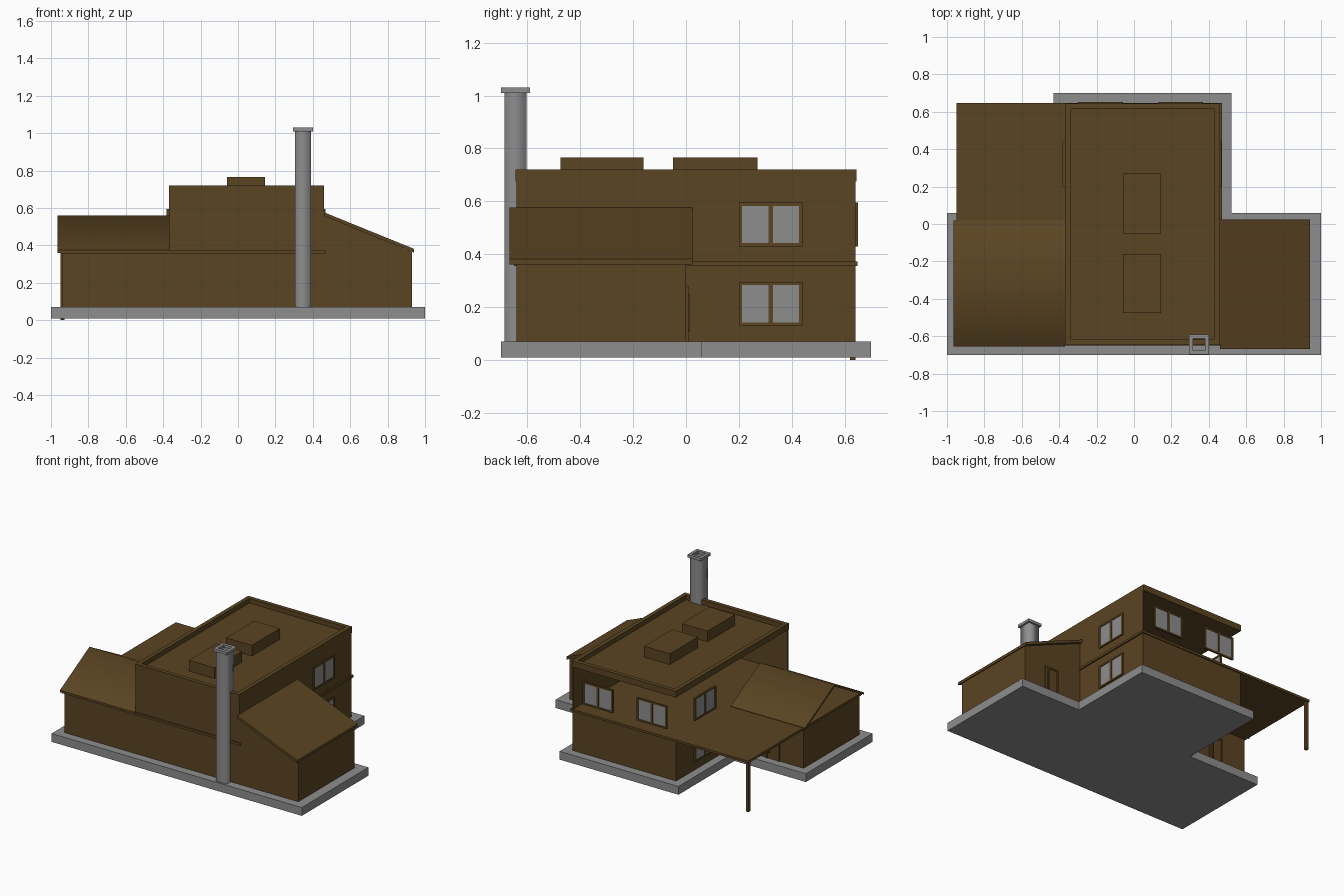
import bpy, bmesh, math
from mathutils import Vector

cube = bpy.data.objects.get("Cube")
if cube:
    bpy.data.objects.remove(cube, do_unlink=True)


def material(name, rgb):
    m = bpy.data.materials.new(name)
    m.use_nodes = True
    col = (*rgb, 1)
    m.diffuse_color = col
    bsdf = next(n for n in m.node_tree.nodes if n.type == 'BSDF_PRINCIPLED')
    bsdf.inputs["Base Color"].default_value = col
    return m


BROWN = material("timber brown", (0.105, 0.058, 0.016))
GREY = material("concrete grey", (0.27, 0.27, 0.27))


def finish(name, bm, mats, smooth=None):
    bmesh.ops.recalc_face_normals(bm, faces=bm.faces[:])
    me = bpy.data.meshes.new(name)
    bm.to_mesh(me)
    bm.free()
    for m in mats:
        me.materials.append(m)
    if smooth:
        for p in me.polygons:
            p.use_smooth = True
        me.set_sharp_from_angle(angle=math.radians(smooth))
    ob = bpy.data.objects.new(name, me)
    bpy.context.collection.objects.link(ob)
    return ob


def add_box(bm, x, y, z, index=0):
    """Box from (low, high) ranges on each axis."""
    vs = bmesh.ops.create_cube(bm, size=1)["verts"]
    for v in vs:
        v.co = Vector([r[0] if c < 0 else r[1] for c, r in zip(v.co, (x, y, z))])
    for f in {f for v in vs for f in v.link_faces}:
        f.material_index = index


def box(name, x, y, z, mat=BROWN):
    bm = bmesh.new()
    add_box(bm, x, y, z)
    return finish(name, bm, [mat])


def prism(name, pts, axis, a, b, mat=BROWN, smooth=None):
    """Profile extruded along an axis from a to b."""
    bm = bmesh.new()

    def place(p, t):
        co = list(p)
        co.insert(axis, t)
        return bm.verts.new(co)
    face = bm.faces.new([place(p, a) for p in pts])
    new = bmesh.ops.extrude_face_region(bm, geom=[face])["geom"]
    shift = Vector((0, 0, 0))
    shift[axis] = b - a
    bmesh.ops.translate(bm, verts=[g for g in new if isinstance(g, bmesh.types.BMVert)], vec=shift)
    return finish(name, bm, [mat], smooth)


def ring(name, x, y, z, t, mat):
    """Rectangular ring of wall thickness t."""
    bm = bmesh.new()
    for xs in ((x[0], x[0] + t), (x[1] - t, x[1])):
        add_box(bm, xs, y, z)
    for ys in ((y[0], y[0] + t), (y[1] - t, y[1])):
        add_box(bm, (x[0] + t, x[1] - t), ys, z)
    return finish(name, bm, [mat])


def window(name, axis, start, depth, z0, w=0.24, h=0.165, t=0.012):
    """Two-pane window; axis is the horizontal axis along the wall."""
    bm = bmesh.new()

    def add(u, z, d, index=0):
        add_box(bm, *((u, d, z) if axis == 0 else (d, u, z)), index)
    end, z1, mid = start + w, z0 + h, start + w / 2
    for u in ((start, start + t), (mid - t * .7, mid + t * .7), (end - t, end)):
        add(u, (z0, z1), depth)
    for z in ((z0, z0 + t), (z1 - t, z1)):
        add((start, end), z, depth)
    c = sum(depth) / 2
    add((start + t, end - t), (z0 + t, z1 - t), (c - .002, c + .002), 1)
    return finish(name, bm, [BROWN, GREY])


# Ground slab
prism("foundation_slab",
      [(-1, -.70), (1, -.70), (1, .06), (.52, .06), (.52, .70), (-.43, .70), (-.43, .06), (-1, .06)],
      2, .01, .07, GREY)

# Lower storey
box("main_lower_storey", (-.37, .46), (-.64, .64), (.07, .36))
box("left_wing", (-.94, -.37), (-.64, 0), (.07, .36))
prism("right_wing", [(.46, .07), (.93, .07), (.93, .365), (.46, .56)], 1, -.64, 0)

# Floor plate that carries on as the carport roof
box("floor_and_carport_roof", (-.95, .47), (-.65, .648), (.355, .372))
box("carport_post", (-.948, -.928), (.62, .64), (0, .356))

# Upper storey: open towards the back and the carport
box("upper_front_wall", (-.37, .46), (-.64, -.63), (.37, .68))
box("upper_side_wall", (.45, .46), (-.63, .64), (.37, .68))

# Flat roof with parapet and rooftop units
box("roof_deck", (-.35, .44), (-.62, .62), (.675, .687))
ring("roof_parapet", (-.37, .46), (-.645, .645), (.675, .72), .03, BROWN)
for i, y in enumerate(((-.475, -.16), (-.05, .27))):
    box(f"rooftop_unit_{i + 1}", (-.06, .145), y, (.685, .765))

# Wing roofs
prism("left_wing_gable_roof",
      [(-.655, .375), (-.3175, .56), (.02, .375), (.02, .36), (-.3175, .545), (-.655, .36)],
      0, -.965, -.37, smooth=59.5)
prism("right_wing_shed_roof",
      [(.46, .577), (.94, .382), (.94, .362), (.46, .557)], 1, -.667, .024)

# Chimney: open square shaft with softly shaded sides and a cap
bm = bmesh.new()
shaft = [(.305, -.687), (.39, -.687), (.39, -.602), (.305, -.602)]
low, high = ([bm.verts.new((*p, z)) for p in shaft] for z in (.07, 1.015))
for i in range(4):
    j = (i + 1) % 4
    bm.faces.new((low[i], low[j], high[j], high[i]))
finish("chimney_shaft", bm, [GREY], smooth=100)
ring("chimney_cap", (.293, .402), (-.699, -.59), (1.01, 1.03), .022, GREY)

# Windows on both sides and on the upper back
for side, depth in (("right", (.456, .469)), ("left", (-.382, -.369))):
    for level, z in (("upper", .43), ("lower", .13)):
        window(f"{level}_{side}_window", 1, .20, depth, z)
for i, x in enumerate((-.30, .13)):
    window(f"back_window_{i + 1}", 0, x, (.638, .651), .43)

# Back doors of the wings: frame, leaf and handle
for side, x in (("right", .65), ("left", -.75)):
    bm = bmesh.new()
    for u in ((x, x + .012), (x + .098, x + .11)):
        add_box(bm, u, (-.002, .009), (.07, .28))
    add_box(bm, (x, x + .11), (-.002, .009), (.268, .28))
    add_box(bm, (x + .012, x + .098), (-.002, .003), (.07, .268))
    add_box(bm, (x + .082, x + .09), (.002, .015), (.11, .25))
    finish(f"{side}_back_door", bm, [BROWN])
